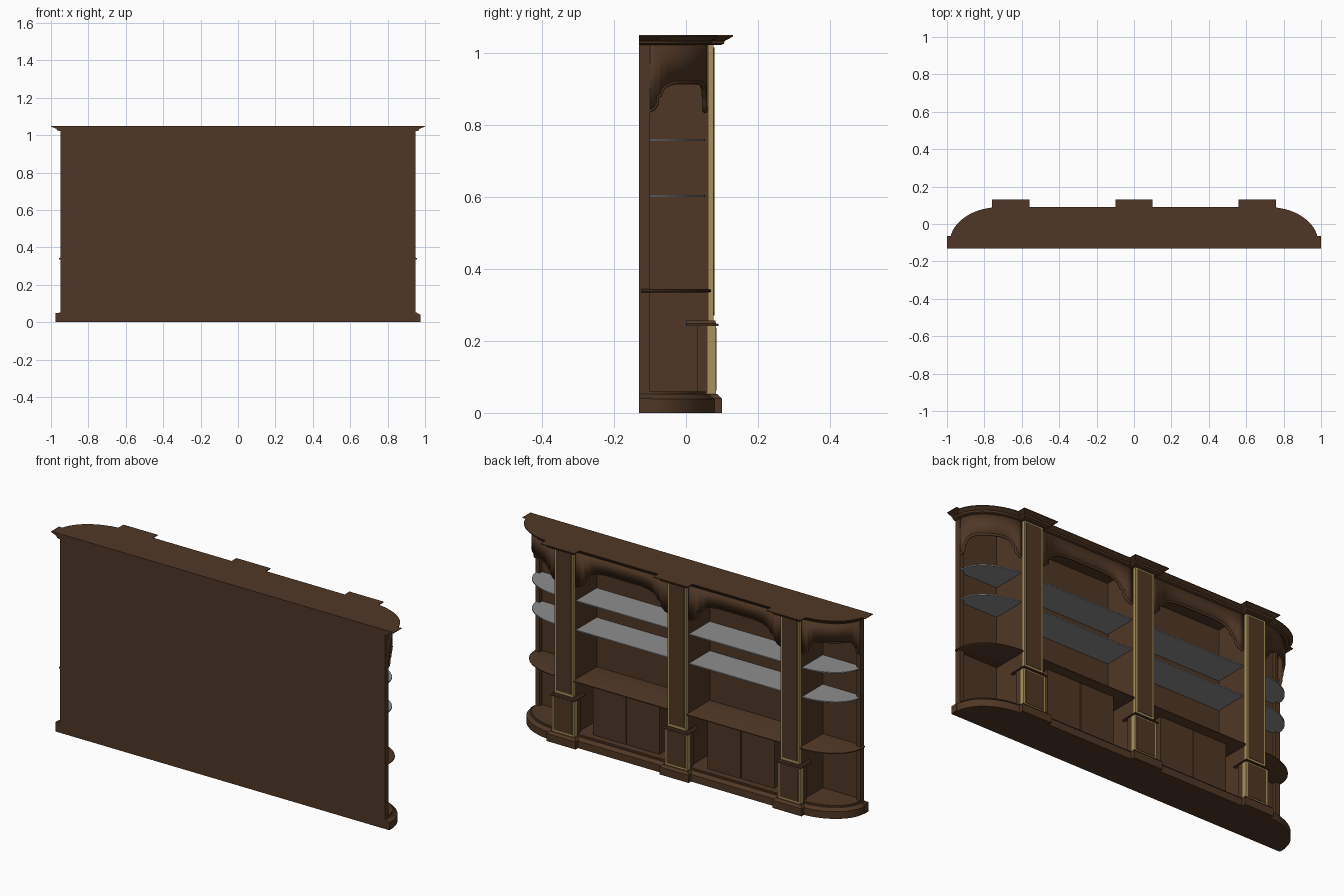
import bpy, bmesh, math

if "Cube" in bpy.data.objects:
    bpy.data.objects.remove(bpy.data.objects["Cube"])

def material(name, col):
    m = bpy.data.materials.new(name)
    m.diffuse_color = (*col, 1)
    m.use_nodes = True
    m.node_tree.nodes["Principled BSDF"].inputs["Base Color"].default_value = m.diffuse_color
    return m

WOOD = material("dark wood", (0.078, 0.039, 0.019))
GOLD = material("gilded wood", (0.38, 0.29, 0.105))
GLASS = material("grey glass", (0.27, 0.27, 0.27))

def finish(name, bm, mat, smooth=False):
    bmesh.ops.recalc_face_normals(bm, faces=bm.faces)
    me = bpy.data.meshes.new(name)
    bm.to_mesh(me)
    bm.free()
    me.materials.append(mat)
    ob = bpy.data.objects.new(name, me)
    bpy.context.collection.objects.link(ob)
    if smooth:
        bpy.ops.object.select_all(action='DESELECT')
        ob.select_set(True)
        bpy.context.view_layer.objects.active = ob
        bpy.ops.object.shade_smooth_by_angle(angle=math.radians(30))
    return ob

def loft(name, rings, mat, smooth=False):
    """Closed solid through stacked rings of equal point count."""
    bm = bmesh.new()
    vs = [[bm.verts.new(p) for p in r] for r in rings]
    n = len(vs[0])
    for a, b in zip(vs, vs[1:]):
        for i in range(n):
            j = (i + 1) % n
            bm.faces.new((a[i], a[j], b[j], b[i]))
    bm.faces.new(vs[0])
    bm.faces.new(vs[-1])
    return finish(name, bm, mat, smooth)

def rect(x0, x1, y0, y1, z):
    return [(x0, y0, z), (x1, y0, z), (x1, y1, z), (x0, y1, z)]

def box(name, x0, x1, y0, y1, z0, z1, mat=WOOD):
    return loft(name, [rect(x0, x1, y0, y1, z0), rect(x0, x1, y0, y1, z1)], mat)

def end_curve(xw, yf, n=20, x0=0.72, y0=-0.10):
    """Quarter ellipse of the rounded right end."""
    return [(x0 + (xw - x0) * math.cos(i / n * math.pi / 2),
             y0 + (yf - y0) * math.sin(i / n * math.pi / 2)) for i in range(n + 1)]

def outline(xw, yf, z, yb=-0.13):
    half = [(xw, yb)] + end_curve(xw, yf)
    return [(x, y, z) for x, y in half] + [(-x, y, z) for x, y in reversed(half)]

def slab(name, levels, mat=WOOD, yb=-0.13):
    return loft(name, [outline(xw, yf, z, yb) for z, xw, yf in levels], mat, True)

PILLARS = (-0.66, 0.0, 0.66)

# back panel and end posts
box("back_panel", -0.95, 0.95, -0.13, -0.12, 0.0, 1.04)
for s in (-1, 1):
    a, b = sorted((s * 0.925, s * 0.95))
    box("end_post", a, b, -0.13, -0.10, 0.04, 1.03)
    a, b = sorted((s * 0.9, s * 0.975))
    loft("plinth_ear", [rect(a, b, -0.13, -0.095, 0), rect(a, b, -0.13, -0.095, 0.04),
                        rect(min(a, s * 0.955), max(b - 0.02, a + 0.02) if s > 0 else b,
                             -0.13, -0.1, 0.05)], WOOD)

# plinth, floor, shelves
slab("plinth", [(0, 0.972, 0.08), (0.038, 0.972, 0.08), (0.045, 0.962, 0.07), (0.052, 0.955, 0.063)])
slab("floor_board", [(0.05, 0.948, 0.055), (0.06, 0.948, 0.055)])
slab("counter_shelf", [(0.334, 0.95, 0.062), (0.337, 0.958, 0.07), (0.342, 0.958, 0.07),
                       (0.345, 0.95, 0.062)], yb=-0.125)
for z in (0.603, 0.758):
    slab("glass_shelf", [(z - 0.003, 0.945, 0.053), (z + 0.003, 0.945, 0.053)], GLASS, -0.122)

# moulded cornice with square ears at the wall
slab("cornice", [(1.022, 0.955, 0.062), (1.026, 0.965, 0.07), (1.034, 0.968, 0.072),
                 (1.038, 0.975, 0.08), (1.046, 0.985, 0.09), (1.05, 0.985, 0.09)])
for s in (-1, 1):
    rings = []
    for z, w in ((1.022, 0.955), (1.026, 0.967), (1.034, 0.97), (1.038, 0.98), (1.046, 1.0), (1.05, 1.0)):
        a, b = sorted((s * 0.9, s * w))
        rings.append(rect(a, b, -0.13, -0.11 + (w - 0.955), z))
    loft("cornice_ear", rings, WOOD)

# pillars: partition, gilded shaft and pedestal with wooden panels, cap and base blocks
for x in PILLARS:
    def rects(levels):
        return [rect(x - w, x + w, 0.0, y, z) for z, w, y in levels]
    box("partition", x - 0.055, x + 0.055, -0.125, 0.062, 0.05, 1.03)
    box("shaft", x - 0.055, x + 0.055, 0.062, 0.077, 0.25, 1.03, GOLD)
    box("shaft_panel", x - 0.045, x + 0.045, 0.07, 0.079, 0.27, 1.015)
    box("pedestal_core", x - 0.065, x + 0.065, 0.03, 0.06, 0.05, 0.245)
    box("pedestal", x - 0.065, x + 0.065, 0.06, 0.083, 0.05, 0.245, GOLD)
    box("pedestal_panel", x - 0.054, x + 0.054, 0.076, 0.085, 0.062, 0.236)
    loft("pedestal_cap", rects([(0.242, 0.072, 0.09), (0.247, 0.072, 0.09),
                                (0.249, 0.065, 0.083), (0.257, 0.06, 0.082)]), WOOD)
    loft("pillar_base", rects([(0, 0.085, 0.1), (0.04, 0.085, 0.1), (0.052, 0.073, 0.088)]), WOOD)
    loft("pillar_cornice", rects([(1.022, 0.07, 0.095), (1.026, 0.077, 0.105), (1.034, 0.08, 0.108),
                                  (1.038, 0.088, 0.116), (1.046, 0.1, 0.13), (1.05, 0.1, 0.13)]), WOOD)

# low cabinets with two doors in each middle bay
for s in (-1, 1):
    for lo, hi in ((0.14, 0.333), (0.337, 0.53)):
        a, b = sorted((s * lo, s * hi))
        box("cabinet_door", a, b, 0.0, 0.02, 0.06, 0.336)
    a, b = sorted((s * 0.142, s * 0.528))
    box("cabinet_body", a, b, -0.122, 0.01, 0.06, 0.336)

# stepped arch profile: fraction along the panel -> relative height
STEPS = [(0, 0), (0.05, 0.08), (0.085, 0.25), (0.09, 0.5), (0.125, 0.55), (0.14, 0.72),
         (0.18, 0.86), (0.24, 0.95), (0.32, 1), (0.5, 1)]

def arch_height(u):
    d = min(u, 1 - u)
    for (a, ha), (b, hb) in zip(STEPS, STEPS[1:]):
        if d <= b + 1e-9:
            return ha + (hb - ha) * (d - a) / (b - a)
    return 1

US = sorted({round(v, 4) for a, _ in STEPS for v in (a, 1 - a)} |
            {0.37, 0.42, 0.46, 0.54, 0.58, 0.63, 0.27, 0.73, 0.21, 0.79})

def arch(name, path, top, mirror):
    """Frieze panel with an arched lower edge along a plan path, plus a bead."""
    bm = bmesh.new()
    cols, bead = [], []
    for u in US:
        x, y = path(u)
        x *= mirror
        z = 0.84 + (top - 0.84) * arch_height(u)
        cols.append((bm.verts.new((x, y, z)), bm.verts.new((x, y, 1.03))))
        bead.append((x, y, z))
    for (a, b), (c, d) in zip(cols, cols[1:]):
        bm.faces.new((a, c, d, b))
    ob = finish(name, bm, WOOD, True)
    mod = ob.modifiers.new("thickness", 'SOLIDIFY')
    mod.thickness = 0.012
    mod.offset = 0
    # moulded bead along the arch edge
    cu = bpy.data.curves.new(name + "_bead", 'CURVE')
    cu.dimensions = '3D'
    cu.bevel_depth = 0.007
    cu.bevel_resolution = 1
    sp = cu.splines.new('POLY')
    sp.points.add(len(bead) - 1)
    for p, c in zip(sp.points, bead):
        p.co = (*c, 1)
    cu.materials.append(WOOD)
    bo = bpy.data.objects.new(name + "_bead", cu)
    bpy.context.collection.objects.link(bo)
    bpy.ops.object.select_all(action='DESELECT')
    bo.select_set(True)
    bpy.context.view_layer.objects.active = bo
    bpy.ops.object.convert(target='MESH')

def bay_path(u):
    return 0.055 + 0.55 * u, 0.052

def end_path(u):
    t = u * math.pi / 2
    return 0.715 + 0.228 * math.cos(t), -0.102 + 0.155 * math.sin(t)

for s in (-1, 1):
    arch("bay_arch", bay_path, 0.945, s)
    arch("end_arch", end_path, 0.92, s)
